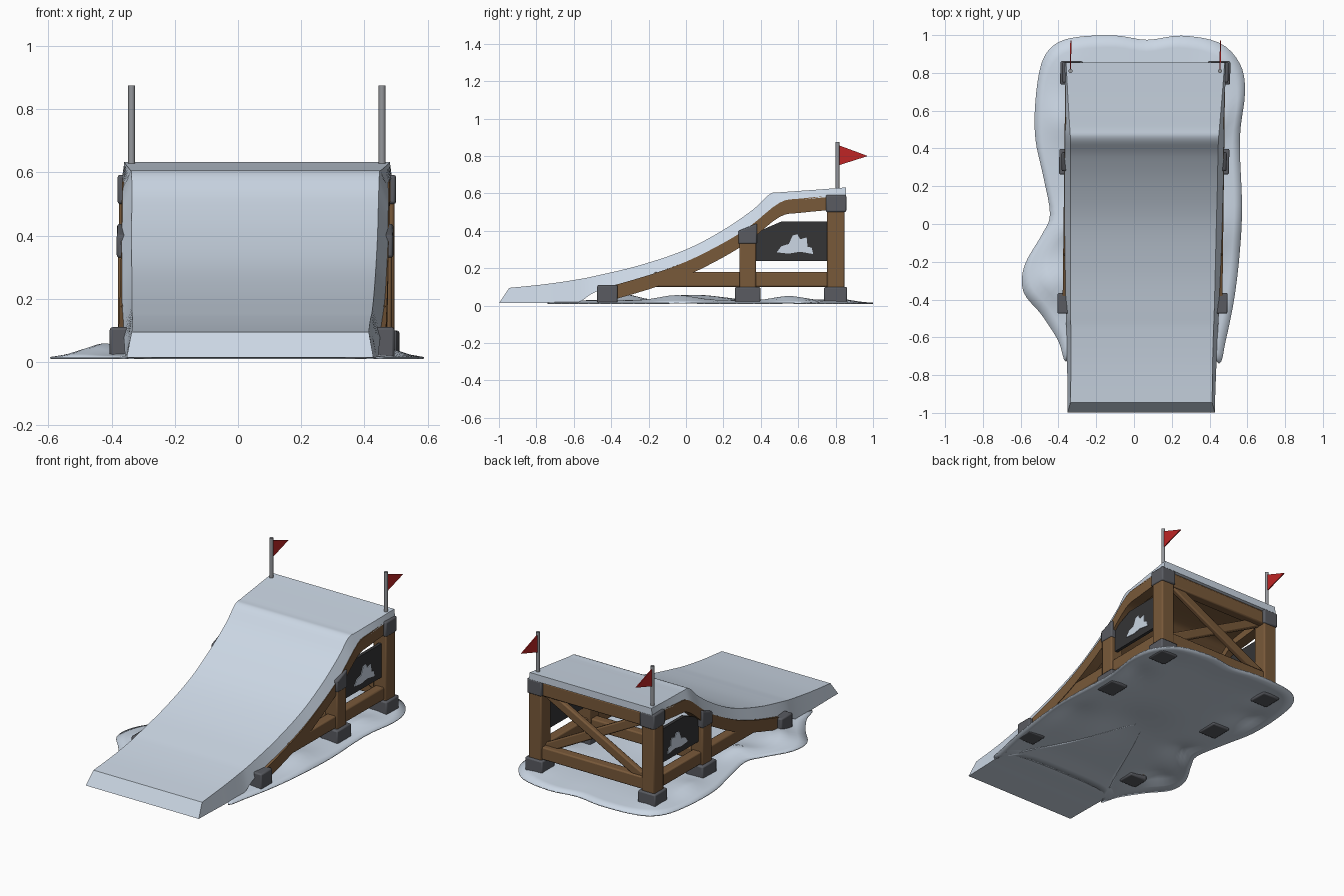
import bpy, bmesh, math
from mathutils import Vector

if "Cube" in bpy.data.objects:
    bpy.data.objects.remove(bpy.data.objects["Cube"])


def mat(name, c):
    m = bpy.data.materials.new(name)
    m.diffuse_color = (*c, 1)
    m.use_nodes = True
    m.node_tree.nodes["Principled BSDF"].inputs["Base Color"].default_value = m.diffuse_color
    return m


SNOW = mat("snow", (0.60, 0.68, 0.78))
WOOD = mat("wood", (0.19, 0.10, 0.042))
METAL = mat("dark_metal", (0.10, 0.105, 0.12))
PANEL = mat("panel_black", (0.035, 0.035, 0.037))
RED = mat("flag_red", (0.52, 0.018, 0.018))
POLE = mat("pole_grey", (0.30, 0.31, 0.33))


def cx(y):
    # the ramp axis is slightly off centre and drifts along its length
    return 0.05 + 0.012 * y


def make(name, bm, material, skew=True, bevel=0, smooth=True):
    if skew:
        for v in bm.verts:
            v.co.x += cx(v.co.y)
    bmesh.ops.recalc_face_normals(bm, faces=bm.faces)
    me = bpy.data.meshes.new(name)
    bm.to_mesh(me)
    bm.free()
    ob = bpy.data.objects.new(name, me)
    bpy.context.collection.objects.link(ob)
    me.materials.append(material)
    if bevel:
        b = ob.modifiers.new("bevel", 'BEVEL')
        b.width, b.segments = bevel, 2
    if smooth:
        bpy.ops.object.select_all(action='DESELECT')
        ob.select_set(True)
        bpy.context.view_layer.objects.active = ob
        bpy.ops.object.shade_smooth_by_angle(angle=math.radians(35))
    return ob


def spline(pts, n, closed=False):
    # Catmull-Rom through tuples of any length
    out, k = [], len(pts)
    for i in range(k if closed else k - 1):
        if closed:
            q = [pts[(i + j) % k] for j in (-1, 0, 1, 2)]
        else:
            q = [pts[min(max(i + j, 0), k - 1)] for j in (-1, 0, 1, 2)]
        for s in range(n):
            t = s / n
            out.append(tuple(0.5 * (2 * b + (c - a) * t + (2 * a - 5 * b + 4 * c - d) * t * t
                       + (3 * b - a - 3 * c + d) * t ** 3) for a, b, c, d in zip(*q)))
    if not closed:
        out.append(pts[-1])
    return out


def loft(bm, rings):
    # skin closed cross-sections and cap the ends
    vs = [[bm.verts.new(p) for p in r] for r in rings]
    n = len(rings[0])
    for a, b in zip(vs, vs[1:]):
        for i in range(n):
            bm.faces.new((a[i], a[(i + 1) % n], b[(i + 1) % n], b[i]))
    bm.faces.new(vs[0])
    bm.faces.new(vs[-1][::-1])


def beam(name, a, b, side, w, h, material=WOOD):
    # square timber from a to b; w along the side axis, h across it
    a, b, s = Vector(a), Vector(b), Vector(side)
    u = (b - a).normalized().cross(s)
    ring = [s * (w / 2 * i) + u * (h / 2 * j) for i, j in ((-1, -1), (1, -1), (1, 1), (-1, 1))]
    bm = bmesh.new()
    loft(bm, [[p + r for r in ring] for p in (a, b)])
    return make(name, bm, material, bevel=0.008)


def box(name, lo, hi, material):
    mid = [(a + b) / 2 for a, b in zip(lo, hi)]
    return beam(name, (mid[0], mid[1], lo[2]), (mid[0], mid[1], hi[2]),
                (1, 0, 0), hi[0] - lo[0], hi[1] - lo[1], material)


def plate(name, pts, x0, x1, material, skew=True):
    # flat outline in the y-z plane, given thickness along x
    bm = bmesh.new()
    loft(bm, [[(x, y, z) for y, z in pts] for x in (x0, x1)])
    return make(name, bm, material, skew, smooth=False)


# Snow run: y, top z, bottom z, top half width, bottom half width
run = [(-0.945, 0.095, 0.015, 0.375, 0.39), (-0.75, 0.115, 0.015, 0.375, 0.395),
       (-0.58, 0.140, 0.018, 0.377, 0.40), (-0.48, 0.160, 0.075, 0.38, 0.405),
       (-0.25, 0.215, 0.145, 0.383, 0.412), (0, 0.30, 0.235, 0.386, 0.417),
       (0.2, 0.405, 0.335, 0.389, 0.42), (0.36, 0.515, 0.435, 0.39, 0.422),
       (0.45, 0.597, 0.51, 0.392, 0.422), (0.52, 0.607, 0.55, 0.397, 0.422),
       (0.7, 0.62, 0.575, 0.41, 0.424), (0.855, 0.632, 0.588, 0.42, 0.426)]
rows = spline(run, 5)
bm = bmesh.new()
rings = []
for i, (y, t, b, wt, wb) in enumerate(rows):
    yb = -0.998 if i == 0 else y
    rings.append([(-wb, yb, b), (wb, yb, b), (wt, y, t), (-wt, y, t)])
loft(bm, rings)
make("snow_run", bm, SNOW)

# Wooden deck under the snow
bm = bmesh.new()
loft(bm, [[(-0.39, y, b - 0.025), (0.39, y, b - 0.025), (0.39, y, b + 0.006), (-0.39, y, b + 0.006)]
          for y, t, b, wt, wb in rows if -0.45 < y < 0.85])
make("wood_deck", bm, WOOD)

# Snow patch on the ground: rings shrinking from a wavy outline
outline = [(-0.3, 0.99), (-0.1, 0.998), (0.07, 0.975), (0.25, 0.997), (0.45, 0.96), (0.56, 0.85),
           (0.588, 0.7), (0.56, 0.45), (0.572, 0.1), (0.56, -0.15), (0.53, -0.4), (0.485, -0.62),
           (0.45, -0.74), (0.36, -0.63), (0, -0.61), (-0.29, -0.63), (-0.36, -0.73), (-0.40, -0.62),
           (-0.49, -0.48), (-0.585, -0.36), (-0.58, -0.22), (-0.49, -0.06), (-0.445, 0.05),
           (-0.48, 0.25), (-0.522, 0.45), (-0.522, 0.65), (-0.49, 0.85), (-0.42, 0.95)]
mounds = [(-0.44, -0.33, 0.035, 0.10), (0.47, -0.05, 0.03, 0.13), (0.47, 0.55, 0.025, 0.11),
          (-0.40, 0.55, 0.025, 0.11), (0.45, 0.85, 0.02, 0.09), (-0.35, 0.85, 0.02, 0.09),
          (0.1, 0.05, 0.03, 0.2), (-0.35, 0.0, 0.03, 0.1)]
edge = spline(outline, 4, True)
bm = bmesh.new()
N = 14
prev = None
for k in range(N, 0, -1):
    f = k / N
    ring = []
    for x, y in edge:
        px, py = x * f, 0.1 + (y - 0.1) * f
        fade = min(1, (1 - f) * 4.5)
        z = 0.016 + fade * (0.012 + sum(h * math.exp(-((px - a) ** 2 + (py - b) ** 2) / r ** 2)
                                        for a, b, h, r in mounds))
        ring.append(bm.verts.new((px, py, z)))
    if prev:
        for i in range(len(ring)):
            j = (i + 1) % len(ring)
            bm.faces.new((prev[i], prev[j], ring[j], ring[i]))
    prev = ring
bm.faces.new(prev)
ground = make("ground_snow", bm, SNOW, skew=False)
sol = ground.modifiers.new("thickness", 'SOLIDIFY')
sol.thickness = 0.006

# Side frames, built on both sides
X = (1, 0, 0)
path = spline([(-0.46, 0.05), (-0.2, 0.125), (0, 0.197), (0.2, 0.297), (0.34, 0.385),
               (0.5, 0.512), (0.62, 0.535), (0.84, 0.555)], 4)
for s, tag in ((1, "right"), (-1, "left")):
    x = 0.39 * s
    bm = bmesh.new()
    loft(bm, [[(x - 0.033, y, z - 0.038), (x + 0.033, y, z - 0.038),
               (x + 0.033, y, z + 0.038), (x - 0.033, y, z + 0.038)] for y, z in path])
    make(tag + "_stringer", bm, WOOD)
    beam(tag + "_lower_rail", (x, -0.17, 0.14), (x, 0.84, 0.14), X, 0.06, 0.078)
    box(tag + "_back_post", (x - 0.045, 0.755, 0.08), (x + 0.045, 0.848, 0.58), WOOD)
    box(tag + "_middle_post", (x - 0.043, 0.285, 0.08), (x + 0.043, 0.375, 0.36), WOOD)
    # metal collars and feet
    box(tag + "_back_collar", (x - 0.05, 0.748, 0.50), (x + 0.05, 0.857, 0.592), METAL)
    ob = box(tag + "_middle_collar", (x - 0.047, 0.28, 0.33), (x + 0.047, 0.38, 0.41), METAL)
    for v in ob.data.vertices:  # sloped top follows the run
        if v.co.z > 0.4:
            v.co.z = 0.40 + (v.co.y - 0.28) * 0.4
    for part, y, r, h in (("back", 0.80, 0.062, 0.10), ("middle", 0.33, 0.068, 0.10),
                          ("front", -0.42, 0.055, 0.11)):
        box(f"{tag}_{part}_foot", (x - 0.06, y - r, 0.012), (x + 0.06, y + r, h), METAL)
    # dark side panel with a pale snow splash
    plate(tag + "_panel", [(0.36, 0.24), (0.77, 0.24), (0.77, 0.45), (0.51, 0.45), (0.36, 0.385)],
          0.385 * s, 0.405 * s, PANEL)
    plate(tag + "_panel_splash",
          [(0.485, 0.285), (0.55, 0.278), (0.61, 0.288), (0.68, 0.276), (0.672, 0.31), (0.65, 0.315),
           (0.645, 0.365), (0.61, 0.355), (0.595, 0.382), (0.57, 0.375), (0.55, 0.33), (0.51, 0.318)],
          0.404 * s, 0.409 * s, SNOW)
    # pole and pennant
    xp = 0.396 * s
    bm = bmesh.new()
    loft(bm, [[(xp + 0.011 * math.cos(a * math.pi / 6), 0.81 + 0.011 * math.sin(a * math.pi / 6), z)
               for a in range(12)] for z in (0.59, 0.875)])
    make(tag + "_flag_pole", bm, POLE)
    plate(tag + "_flag", [(0.815, 0.858), (0.972, 0.80), (0.815, 0.75)], xp - 0.003, xp + 0.003, RED)
    # back diagonal brace
    beam(tag + "_back_brace", (-0.35 * s, 0.80 + 0.012 * s, 0.16), (0.35 * s, 0.80 + 0.012 * s, 0.53),
         (0, 1, 0), 0.035, 0.055)

# Cross rails
for name, y, z, h in (("back_top_rail", 0.81, 0.54, 0.085), ("back_lower_rail", 0.81, 0.14, 0.078),
                      ("middle_cross_rail", 0.33, 0.14, 0.07)):
    beam(name, (-0.37, y, z), (0.37, y, z), (0, 1, 0), 0.06, h)
